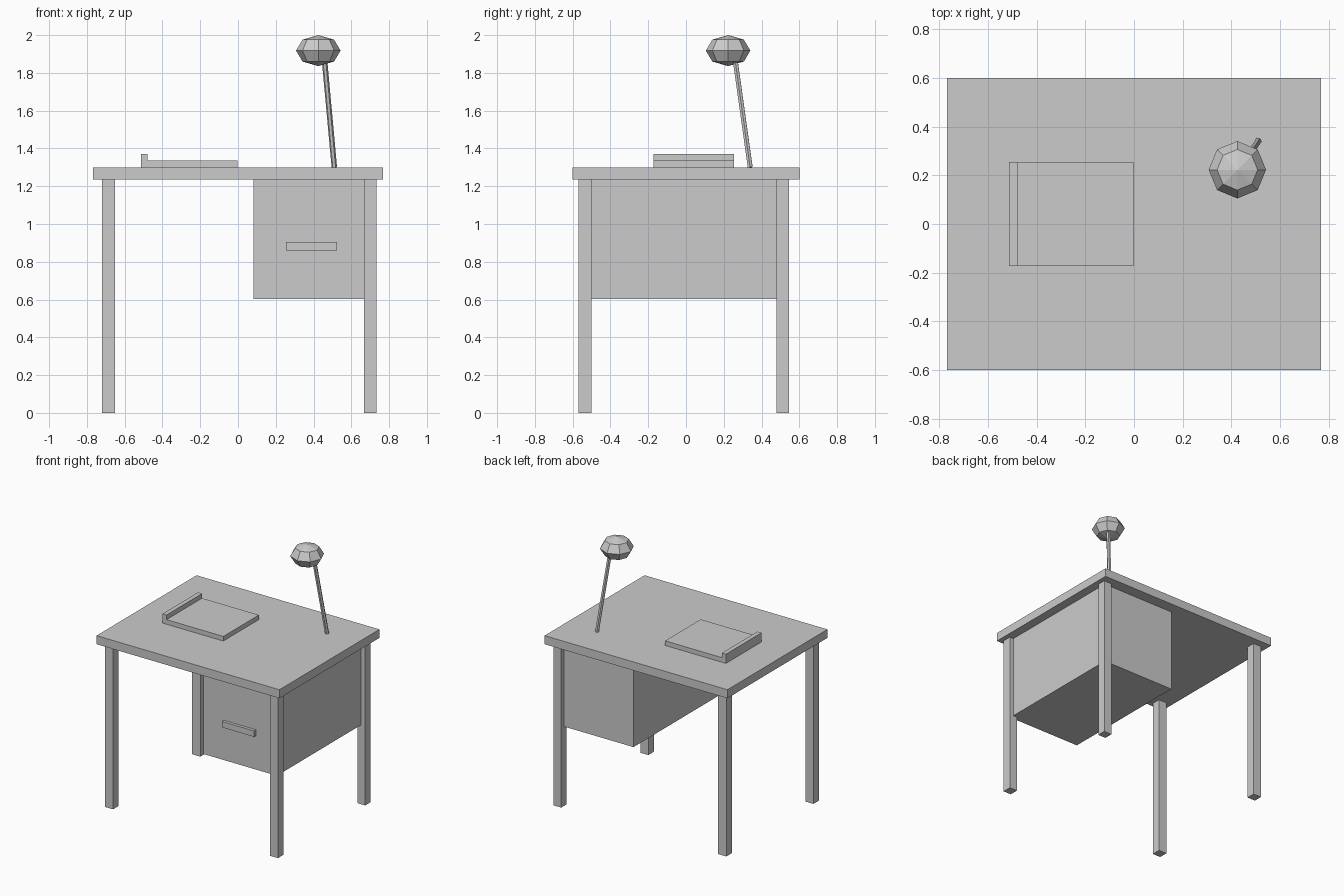
import bpy
from mathutils import Vector

cube = bpy.data.objects.get("Cube")
if cube:
    bpy.data.objects.remove(cube, do_unlink=True)

# Single plain grey finish
grey = bpy.data.materials.new("plain_grey")
grey.use_nodes = True
colour = (0.6, 0.6, 0.6, 1)
grey.diffuse_color = colour
grey.node_tree.nodes["Principled BSDF"].inputs["Base Color"].default_value = colour


def finish(name):
    ob = bpy.context.object
    ob.name = name
    ob.data.materials.append(grey)
    return ob


def box(name, x, y, z):
    """Box from its (min, max) range on each axis."""
    low, high = (Vector(c) for c in zip(x, y, z))
    bpy.ops.mesh.primitive_cube_add(size=1, location=(low + high) / 2)
    ob = finish(name)
    for v in ob.data.vertices:
        v.co = Vector(a * b for a, b in zip(v.co, high - low))
    return ob


def rod(name, start, end, radius, sides):
    """Straight rod between two points."""
    start, end = Vector(start), Vector(end)
    axis = end - start
    bpy.ops.mesh.primitive_cylinder_add(
        vertices=sides, radius=radius, depth=axis.length,
        location=(start + end) / 2, rotation=axis.to_track_quat("Z", "Y").to_euler())
    return finish(name)


# Desk top and four legs
TOP, UNDER = 1.30, 1.235
box("desk_top", (-0.768, 0.768), (-0.6, 0.6), (UNDER, TOP))
for side, x in (("right", (-0.72, -0.652)), ("left", (0.667, 0.733))):
    for end, y in (("front", (-0.568, -0.5)), ("back", (0.479, 0.545))):
        box(f"{end}_{side}_leg", x, y, (0, UNDER))

# Drawer cabinet, sunk halfway into the legs, with its handle
box("drawer_cabinet", (0.083, 0.70), (-0.533, 0.512), (0.603, UNDER))
box("drawer_handle", (0.255, 0.525), (-0.556, -0.53), (0.86, 0.905))

# Desk pad with a raised edge
PAD_Y = (-0.172, 0.255)
box("desk_pad", (-0.48, -0.003), PAD_Y, (TOP, 1.335))
box("pad_raised_edge", (-0.514, -0.48), PAD_Y, (TOP, 1.37))

# Lamp: leaning pole and faceted head
rod("lamp_pole", (0.51, 0.34, TOP), (0.455, 0.256, 1.90), 0.0145, 6)
bpy.ops.mesh.primitive_uv_sphere_add(segments=8, ring_count=4, radius=0.118,
                                     location=(0.425, 0.223, 1.918))
finish("lamp_head").scale.z = 0.082 / 0.118
